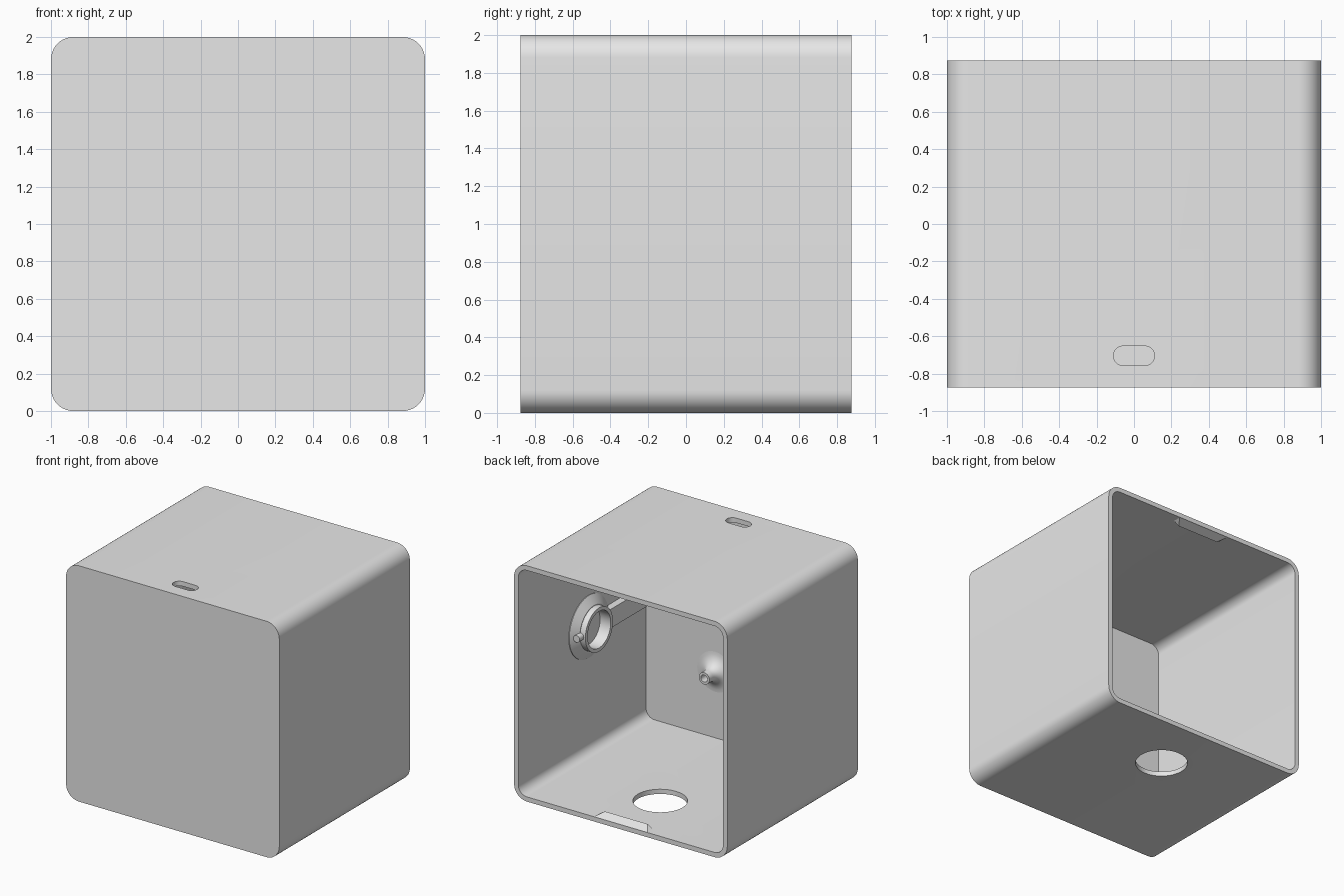
import bpy, bmesh, math
from mathutils import Vector, Matrix

if "Cube" in bpy.data.objects:
    bpy.data.objects.remove(bpy.data.objects["Cube"], do_unlink=True)

grey = bpy.data.materials.new("light grey plastic")
grey.use_nodes = True
grey.diffuse_color = (0.8, 0.8, 0.8, 1)
grey.node_tree.nodes["Principled BSDF"].inputs["Base Color"].default_value = (0.8, 0.8, 0.8, 1)

WALL, DEPTH = 0.04, 0.875
INNER = 1 - WALL


def finish(name, bm, smooth=True):
    bmesh.ops.recalc_face_normals(bm, faces=bm.faces)
    mesh = bpy.data.meshes.new(name)
    bm.to_mesh(mesh)
    bm.free()
    mesh.materials.append(grey)
    obj = bpy.data.objects.new(name, mesh)
    bpy.context.collection.objects.link(obj)
    if smooth:
        activate(obj)
        bpy.ops.object.shade_smooth_by_angle(angle=math.radians(30))
    return obj


def activate(obj):
    bpy.ops.object.select_all(action="DESELECT")
    obj.select_set(True)
    bpy.context.view_layer.objects.active = obj


def rounded_rect(half_w, half_h, radius, steps=10):
    """Outline points, counter-clockwise, centred on the origin."""
    points = []
    for corner, (sx, sy) in enumerate([(1, 1), (-1, 1), (-1, -1), (1, -1)]):
        for i in range(steps + 1):
            a = (corner + i / steps) * math.pi / 2
            points.append((sx * (half_w - radius) + radius * math.cos(a),
                           sy * (half_h - radius) + radius * math.sin(a)))
    return points


def bridge(bm, a, b):
    for i in range(len(a)):
        j = (i + 1) % len(a)
        bm.faces.new((a[i], a[j], b[j], b[i]))


def lathe(name, profile, base, direction, steps=48, closed=True):
    """Spin (radius, height) points around an axis through base."""
    bm = bmesh.new()
    turn = Vector((0, 0, 1)).rotation_difference(Vector(direction)).to_matrix()
    rings = []
    for r, h in profile:
        rings.append([bm.verts.new(Vector(base) + turn @ Vector(
            (r * math.cos(t * math.tau / steps), r * math.sin(t * math.tau / steps), h)))
            for t in range(steps)])
    for a, b in zip(rings, rings[1:]):
        bridge(bm, a, b)
    if closed:
        bridge(bm, rings[-1], rings[0])
    else:
        bm.faces.new(rings[0])
        bm.faces.new(rings[-1])
    return finish(name, bm)


def prism(name, outline, centre, z0, z1):
    bm = bmesh.new()
    low, high = [[bm.verts.new((x + centre[0], y + centre[1], z)) for x, y in outline]
                 for z in (z0, z1)]
    bridge(bm, low, high)
    bm.faces.new(low)
    bm.faces.new(high)
    return finish(name, bm, smooth=False)


def cut(obj, cutter):
    mod = obj.modifiers.new("cut", "BOOLEAN")
    mod.operation, mod.solver, mod.object = "DIFFERENCE", "EXACT", cutter
    activate(obj)
    bpy.ops.object.modifier_apply(modifier=mod.name)
    bpy.data.objects.remove(cutter, do_unlink=True)


# Housing: rounded square shell, open at the back
bm = bmesh.new()
loops = []
for half, radius, y in [(1, 0.12, -DEPTH), (1, 0.12, DEPTH),
                        (INNER, 0.08, DEPTH), (INNER, 0.08, -DEPTH + WALL)]:
    loops.append([bm.verts.new((x, y, z + 1)) for x, z in rounded_rect(half, half, radius)])
for a, b in zip(loops, loops[1:]):
    bridge(bm, a, b)
bm.faces.new(loops[0])
bm.faces.new(loops[-1])
housing = finish("housing", bm, smooth=False)

# Slot in the top and round hole in the floor
cut(housing, prism("slot_cutter", rounded_rect(0.11, 0.052, 0.0519), (0, -0.705), 1.9, 2.1))
cut(housing, prism("hole_cutter", rounded_rect(0.21, 0.21, 0.2099), (0, 0.345), -0.1, 0.1))
activate(housing)
bpy.ops.object.shade_smooth_by_angle(angle=math.radians(30))

# Snap ridges inside the floor and ceiling at the open edge
for name, side in (("lower_snap_ridge", -1), ("upper_snap_ridge", 1)):
    bm = bmesh.new()
    z = 1 + side * INNER
    left, right = [[bm.verts.new(p) for p in ((s * 0.25, 0.8, z), (s * 0.25, 0.87, z),
                                              (s * 0.2, 0.8, z - side * 0.03))]
                   for s in (1, -1)]
    bridge(bm, left, right)
    bm.faces.new(left)
    bm.faces.new(right)
    finish(name, bm, smooth=False)

# Ring mount with conical flange on the left wall
RING_Y, RING_Z = -0.065, 1.105
lathe("ring_mount", [(0.155, -0.01), (0.265, -0.01), (0.265, 0.005), (0.195, 0.05),
                     (0.185, 0.05), (0.185, 0.1), (0.155, 0.1)],
      (INNER, RING_Y, RING_Z), (-1, 0, 0))

# Small pin on the side of the ring
lathe("ring_pin", [(0.03, 0), (0.03, 0.07)], (0.905, RING_Y + 0.17, RING_Z), (0, 1, 0),
      steps=20, closed=False)

# Bar from the ring to the front wall
bar = [(0.9, -0.85), (INNER + 0.01, -0.85), (INNER + 0.01, RING_Y - 0.17), (0.9, RING_Y - 0.17)]
prism("wall_bar", bar, (0, 0), RING_Z - 0.08, RING_Z + 0.08)

# Flared hollow boss on the inside of the front wall
flare = [(0.05 + 0.12 * (1 - math.sin(a)), 0.1 * (1 - math.cos(a)))
         for a in [i * math.pi / 16 for i in range(9)]]
lathe("flared_boss", flare + [(0.05, 0.15), (0.03, 0.15), (0.03, 0.0)],
      (0.31, -DEPTH + WALL, 0.6), (0, 1, 0))
